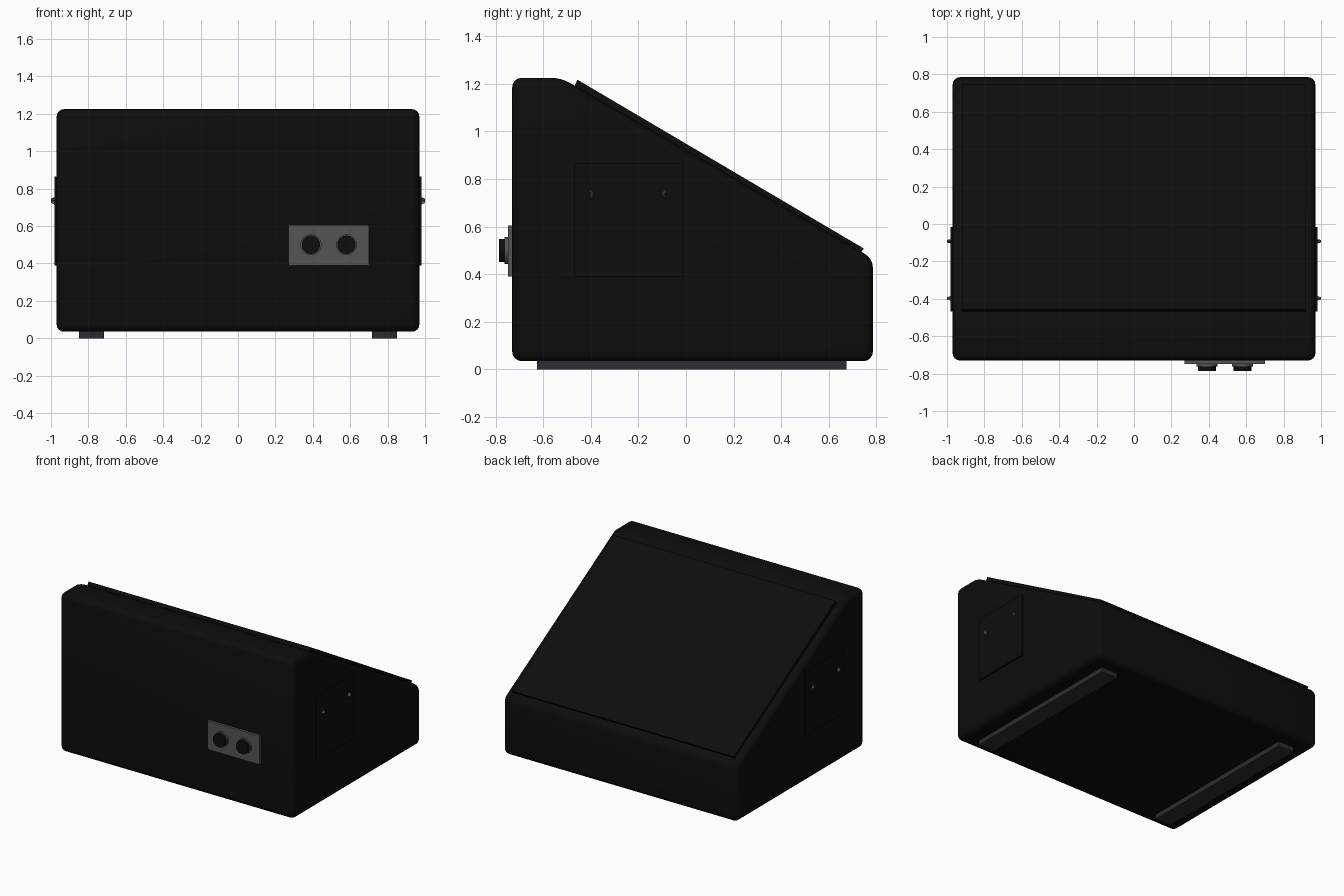
import bpy, bmesh, math
from mathutils import Vector

if "Cube" in bpy.data.objects:
    bpy.data.objects.remove(bpy.data.objects["Cube"])


def material(name, rgb):
    m = bpy.data.materials.new(name)
    m.diffuse_color = (*rgb, 1)
    m.use_nodes = True
    m.node_tree.nodes["Principled BSDF"].inputs["Base Color"].default_value = m.diffuse_color
    return m


BLACK = material("cabinet black", (0.004, 0.004, 0.004))
RUBBER = material("dark rubber", (0.026, 0.024, 0.031))
METAL = material("grey metal", (0.09, 0.088, 0.096))


def finish(name, bm, mat, bevel=0, segments=3):
    bmesh.ops.recalc_face_normals(bm, faces=bm.faces)
    me = bpy.data.meshes.new(name)
    bm.to_mesh(me)
    bm.free()
    me.materials.append(mat)
    ob = bpy.data.objects.new(name, me)
    bpy.context.collection.objects.link(ob)
    bpy.ops.object.select_all(action='DESELECT')
    bpy.context.view_layer.objects.active = ob
    ob.select_set(True)
    if bevel:
        mod = ob.modifiers.new("rounding", 'BEVEL')
        mod.width = bevel
        mod.segments = segments
        mod.limit_method = 'ANGLE'
        mod.angle_limit = math.radians(20)
        bpy.ops.object.modifier_apply(modifier=mod.name)
    bpy.ops.object.shade_smooth_by_angle(angle=math.radians(35))
    return ob


def prism(name, yz, x0, x1, mat, bevel=0, segments=3, tip=1.0):
    """Extrude a y-z profile along x; tip scales the far end about its centre."""
    bm = bmesh.new()
    c = sum((Vector(p) for p in yz), Vector((0, 0))) / len(yz)
    a = [bm.verts.new((x0, y, z)) for y, z in yz]
    b = [bm.verts.new((x1, c.x + (y - c.x) * tip, c.y + (z - c.y) * tip)) for y, z in yz]
    bm.faces.new(a)
    bm.faces.new(b)
    for i in range(len(yz)):
        j = (i + 1) % len(yz)
        bm.faces.new((a[i], a[j], b[j], b[i]))
    return finish(name, bm, mat, bevel, segments)


def box(name, x, y, z, mat, bevel=0):
    return prism(name, [(y[0], z[0]), (y[1], z[0]), (y[1], z[1]), (y[0], z[1])],
                 x[0], x[1], mat, bevel, 2)


def disc(name, x, z, r, y0, y1, mat):
    bm = bmesh.new()
    bmesh.ops.create_cone(bm, cap_ends=True, segments=32, radius1=r, radius2=r, depth=y1 - y0)
    for v in bm.verts:
        v.co = Vector((v.co.x + x, (y0 + y1) / 2 + v.co.z, v.co.y + z))
    return finish(name, bm, mat)


# Wedge cabinet
prism("cabinet", [(-0.73, 0.035), (0.785, 0.035), (0.785, 0.466), (-0.525, 1.225), (-0.73, 1.225)],
      -0.97, 0.97, BLACK, 0.04, 4)

# Raised grille on the sloping face
prism("grille", [(-0.47, 1.185), (0.73, 0.485), (0.747, 0.508), (-0.456, 1.217)],
      -0.92, 0.92, BLACK)

# Connector plate and two round sockets
box("connector_plate", (0.27, 0.70), (-0.748, -0.72), (0.39, 0.605), METAL)
for i, x in enumerate((0.39, 0.58)):
    disc(f"socket_flange_{i}", x, 0.5, 0.056, -0.762, -0.74, METAL)
    disc(f"socket_{i}", x, 0.5, 0.049, -0.785, -0.74, BLACK)

for s, side in ((1, "right"), (-1, "left")):
    # Runner feet
    box(f"{side}_foot", sorted((s * 0.717, s * 0.85)), (-0.625, 0.675), (0, 0.045), RUBBER)
    # Side plate and its two pointed studs
    box(f"{side}_side_plate", sorted((s * 0.96, s * 0.98)), (-0.468, -0.015), (0.39, 0.865), BLACK)
    for y, d in ((-0.398, 1), (-0.092, -1)):
        chevron = [(y - d * 0.012, 0.757), (y, 0.757), (y + d * 0.014, 0.735),
                   (y, 0.713), (y - d * 0.012, 0.713), (y + d * 0.002, 0.735)]
        prism(f"{side}_stud", chevron, s * 0.975, s * 1.0, METAL, tip=0.5)
